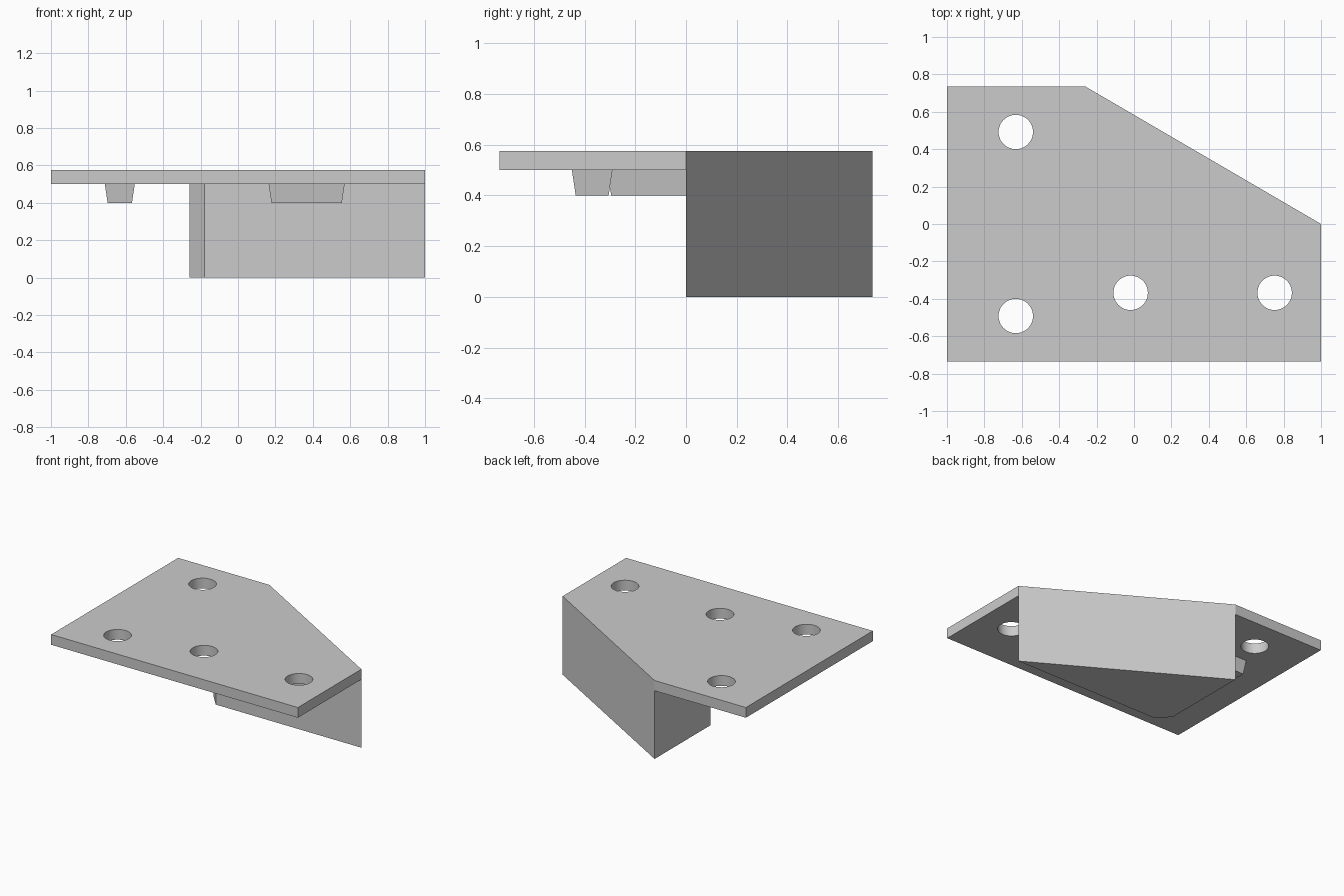
import bpy
import bmesh
import math

cube = bpy.data.objects.get("Cube")
if cube:
    bpy.data.objects.remove(cube, do_unlink=True)

UNDERSIDE, TOP = 0.5, 0.575

grey = bpy.data.materials.new("light grey")
grey.use_nodes = True
colour = (0.6, 0.6, 0.6, 1.0)
grey.diffuse_color = colour
grey.node_tree.nodes["Principled BSDF"].inputs["Base Color"].default_value = colour


def prism(name, outline, z0, z1, top_outline=None):
    """Solid between a counter-clockwise outline at z0 and one at z1."""
    bm = bmesh.new()
    low = [bm.verts.new((x, y, z0)) for x, y in outline]
    high = [bm.verts.new((x, y, z1)) for x, y in top_outline or outline]
    bm.faces.new(low[::-1])
    bm.faces.new(high)
    n = len(low)
    for i in range(n):
        j = (i + 1) % n
        bm.faces.new((low[i], low[j], high[j], high[i]))
    mesh = bpy.data.meshes.new(name)
    bm.to_mesh(mesh)
    bm.free()
    mesh.materials.append(grey)
    obj = bpy.data.objects.new(name, mesh)
    bpy.context.collection.objects.link(obj)
    return obj


def combine(target, other, operation):
    """Apply a boolean and discard the second solid."""
    mod = target.modifiers.new(operation.title(), "BOOLEAN")
    mod.operation = operation
    mod.solver = "EXACT"
    mod.object = other
    bpy.context.view_layer.objects.active = target
    bpy.ops.object.modifier_apply(modifier=mod.name)
    bpy.data.objects.remove(other, do_unlink=True)


def rectangle(cx, cy, hx, hy):
    return [(cx - hx, cy - hy), (cx + hx, cy - hy), (cx + hx, cy + hy), (cx - hx, cy + hy)]


def circle(cx, cy, r, n=48):
    return [(cx + r * math.cos(math.tau * i / n), cy + r * math.sin(math.tau * i / n))
            for i in range(n)]


# Mounting plate with one slanted corner
plate = prism("mounting_plate",
              [(-1, -0.735), (1, -0.735), (1, 0), (-0.26, 0.735), (-1, 0.735)],
              UNDERSIDE, TOP)

# Wedge block under the slanted edge, with a small chamfer on its inner corner
wedge = prism("wedge_block",
              [(1, 0), (-0.26, 0.735), (-0.26, 0.09), (-0.18, 0)], 0, UNDERSIDE)
combine(plate, wedge, "UNION")

# Through holes
for x, y in [(-0.632, 0.492), (-0.632, -0.492), (-0.018, -0.368), (0.752, -0.368)]:
    cutter = prism("hole_cutter", circle(x, y, 0.092), UNDERSIDE - 0.1, TOP + 0.1)
    cutter.hide_render = True
    combine(plate, cutter, "DIFFERENCE")

# Remove the seam across the flush slanted face
bm = bmesh.new()
bm.from_mesh(plate.data)
bm.normal_update()
seams = [e for e in bm.edges if len(e.link_faces) == 2
         and all(abs(f.normal.z) < 0.1 for f in e.link_faces)
         and e.link_faces[0].normal.dot(e.link_faces[1].normal) > 0.9999]
bmesh.ops.dissolve_edges(bm, edges=seams, use_verts=False)
bm.to_mesh(plate.data)
bm.free()

# Tapered locating keys on the underside
TAPER = 0.015
for name, cx, cy, hx, hy in [("side_key", -0.632, 0, 0.08, 0.31),
                             ("front_key", 0.367, -0.37, 0.203, 0.08)]:
    prism(name, rectangle(cx, cy, hx - TAPER, hy - TAPER), 0.4, UNDERSIDE,
          rectangle(cx, cy, hx, hy))

# Smooth hole walls, sharp everywhere else
bpy.ops.object.select_all(action="DESELECT")
plate.select_set(True)
bpy.context.view_layer.objects.active = plate
bpy.ops.object.shade_smooth_by_angle(angle=math.radians(30))
